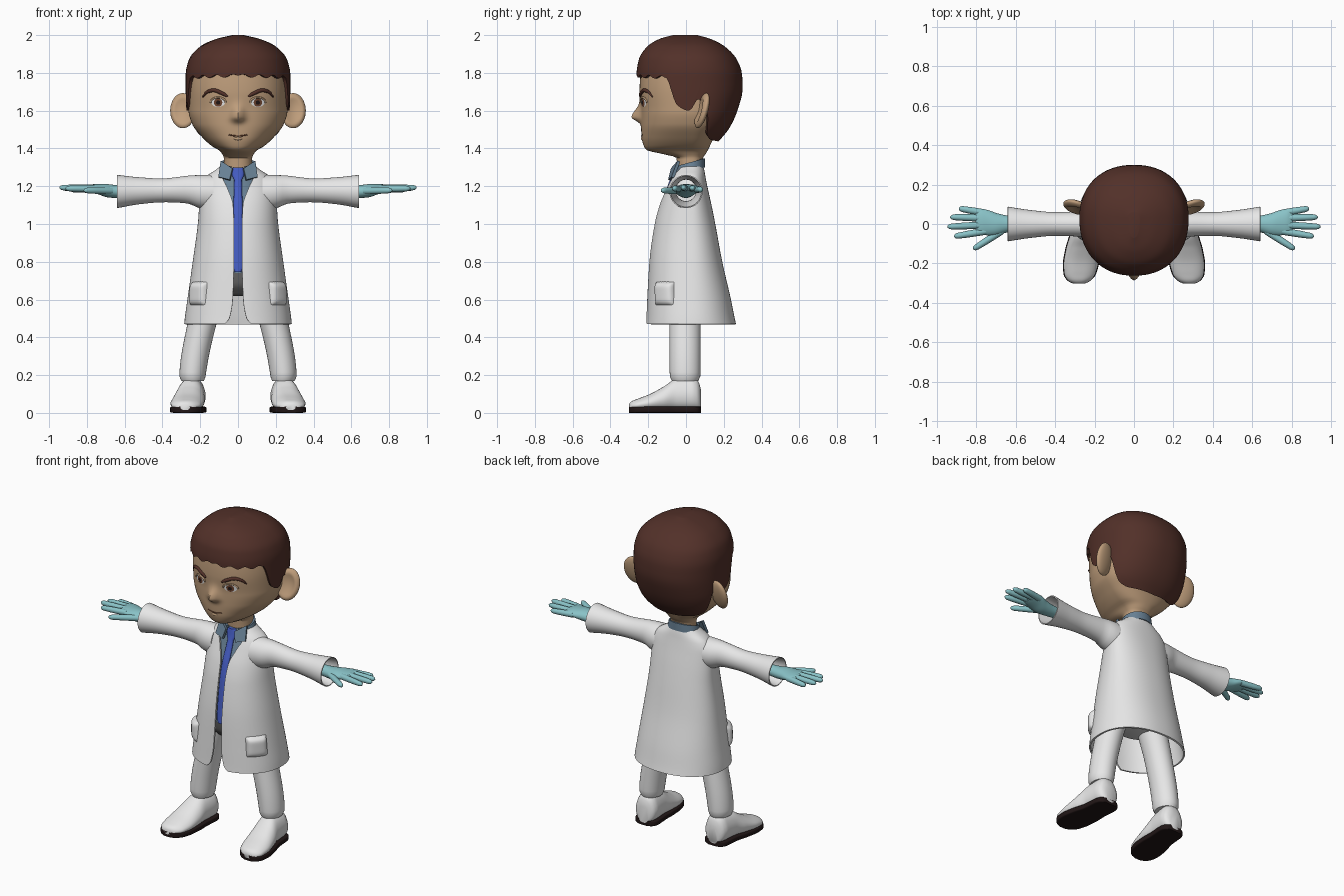
import bpy, bmesh, math
from mathutils import Vector

cube = bpy.data.objects.get("Cube")
if cube:
    bpy.data.objects.remove(cube, do_unlink=True)


def material(name, r, g, b):
    m = bpy.data.materials.new(name)
    m.use_nodes = True
    m.diffuse_color = (r, g, b, 1)
    m.node_tree.nodes["Principled BSDF"].inputs["Base Color"].default_value = (r, g, b, 1)
    return m


SKIN = material("skin", .52, .34, .2)
HAIR = material("dark brown hair", .085, .03, .022)
WHITE = material("white cloth", .8, .8, .8)
GLOVE = material("teal glove", .25, .54, .57)
TIE = material("blue tie", .06, .11, .55)
SHIRT = material("slate shirt", .14, .22, .3)
SOLE = material("black sole", .015, .008, .008)
GREY = material("grey cloth", .14, .14, .14)
IRIS = material("brown iris", .16, .06, .03)
TAU = math.tau


def interp(tab, t):
    """Monotone cubic interpolation of table rows keyed by their first value."""
    t = min(max(t, tab[0][0]), tab[-1][0])
    last = len(tab) - 1
    i = max(k for k in range(last) if tab[k][0] <= t)
    h = tab[i + 1][0] - tab[i][0]
    s = (t - tab[i][0]) / h

    def chord(k, j):
        return (tab[k + 1][j] - tab[k][j]) / (tab[k + 1][0] - tab[k][0])

    def tangent(k, j):
        if k == 0 or k == last:
            return chord(min(k, last - 1), j)
        a, b = chord(k - 1, j), chord(k, j)
        return 2 * a * b / (a + b) if a * b > 0 else 0

    def value(j):
        p, q = tab[i][j], tab[i + 1][j]
        e = s * s * (3 - 2 * s)
        return p + (q - p) * e + h * (s * (1 - s) ** 2 * tangent(i, j) - s * s * (1 - s) * tangent(i + 1, j))
    return [value(j) for j in range(1, len(tab[0]))]


def span(a, b, n):
    return [a + (b - a) * i / n for i in range(n + 1)]


def spow(v, e):
    return math.copysign(abs(v) ** e, v)


def section(row, z, a, n=2.2, yc=.03, off=0):
    """Point on a rounded cross-section; angle 0 faces the front."""
    hw, yf, yb = row[:3]
    c = spow(math.cos(a), 2 / n)
    depth = yc - yf if c > 0 else yb - yc
    return Vector(((hw + off) * spow(math.sin(a), 2 / n), yc - (depth + off) * c, z))


def finish(name, bm, mat, mirror=False, thick=0):
    me = bpy.data.meshes.new(name)
    bm.to_mesh(me)
    bm.free()
    me.materials.append(mat)
    for p in me.polygons:
        p.use_smooth = True
    me.set_sharp_from_angle(angle=math.radians(50))
    ob = bpy.data.objects.new(name, me)
    bpy.context.collection.objects.link(ob)
    if mirror:
        ob.modifiers.new("mirror", 'MIRROR').use_mirror_merge = False
    if thick:
        mod = ob.modifiers.new("thickness", 'SOLIDIFY')
        mod.thickness, mod.offset = thick, -1
        ob.modifiers.new("crisp_rim", 'EDGE_SPLIT').split_angle = math.radians(50)
    return ob


def loft(name, rows, mat, closed=True, caps=(True, True), **kw):
    bm = bmesh.new()
    vs = [[bm.verts.new(p) for p in row] for row in rows]
    n = len(vs[0])
    for lo, hi in zip(vs, vs[1:]):
        for c in range(n if closed else n - 1):
            d = (c + 1) % n
            bm.faces.new((lo[c], lo[d], hi[d], hi[c]))
    if closed and caps[0]:
        bm.faces.new(vs[0][::-1])
    if closed and caps[1]:
        bm.faces.new(vs[-1])
    if closed and all(caps):
        bmesh.ops.recalc_face_normals(bm, faces=bm.faces)
    return finish(name, bm, mat, **kw)


def body(name, tab, mat, rows=30, cols=64, **kw):
    return loft(name, [[section(interp(tab, z), z, TAU * i / cols, **kw) for i in range(cols)]
                       for z in span(tab[0][0], tab[-1][0], rows)], mat)


def limb(name, tab, mat, caps=(True, True), **kw):
    """Sideways limb; each table row holds x, y, z, y radius, z radius."""
    rows = []
    for x in span(tab[0][0], tab[-1][0], 24):
        y, z, ry, rz = interp(tab, x)
        rows.append([(x, y + ry * math.cos(TAU * i / 32), z + rz * math.sin(TAU * i / 32)) for i in range(32)])
    return loft(name, rows, mat, caps=caps, mirror=True, **kw)


def tube(name, pts, radii, mat, mirror=True):
    pts = [Vector(p) for p in pts]
    rows = []
    for i, (p, r) in enumerate(zip(pts, radii)):
        q = (pts[min(i + 1, len(pts) - 1)] - pts[max(i - 1, 0)]).to_track_quat('Z', 'Y')
        rows.append([p + q @ Vector((r * math.cos(TAU * k / 14), r * math.sin(TAU * k / 14), 0)) for k in range(14)])
    return loft(name, rows, mat, mirror=mirror)


# Head with neck, chin and nose
HEAD = [(1.24, .075, -.045, .08), (1.35, .075, -.05, .09), (1.372, .085, -.13, .105), (1.39, .1, -.205, .115),
        (1.41, .135, -.222, .125), (1.46, .19, -.235, .15), (1.53, .243, -.238, .2), (1.6, .262, -.238, .235),
        (1.7, .264, -.246, .265), (1.8, .255, -.24, .265), (1.9, .2, -.18, .2), (1.95, .1, -.08, .1)]


def nose(x, z):
    d = z - 1.565
    return .05 * math.exp(-(x / .032) ** 2 - (d / (.055 if d > 0 else .024)) ** 2)


def face(x, z, off=0):
    hw, yf, _ = interp(HEAD, z)
    return Vector((x, .03 - (.03 - yf) * (1 - (abs(x) / hw) ** 2.2) ** (1 / 2.2) - nose(x, z) - off, z))


head_rows = []
for z in span(1.24, 1.95, 90):
    ring = [section(interp(HEAD, z), z, TAU * i / 128) for i in range(128)]
    for p in ring:
        if p.y < 0:
            p.y -= nose(p.x, z)
    head_rows.append(ring)
loft("head", head_rows, SKIN)

# Hair cap hanging from the crown to a shaped hairline
CAP = [(1.43, .18, -.2, .165), (1.5, .245, -.24, .225), (1.6, .273, -.25, .272), (1.72, .277, -.258, .3),
       (1.79, .277, -.262, .297), (1.87, .26, -.25, .27), (1.94, .2, -.205, .205), (1.98, .115, -.14, .13),
       (2, .03, -.07, .06)]
LINE = [(0, 1.785), (64, 1.775), (76, 1.63), (88, 1.6), (96, 1.66), (106, 1.62), (116, 1.47), (132, 1.445), (180, 1.435)]
cols = []
for i in range(144):
    a = TAU * i / 144
    deg = math.degrees(min(a, TAU - a))
    low = interp(LINE, deg)[0] + (.008 * math.sin(deg * .35) if deg < 64 else 0)
    zs = [low + (2 - low) * math.sin(t) for t in span(0, math.pi / 2, 28)]
    cols.append([section(interp(CAP, z), z, a) for z in zs])
loft("hair", list(zip(*cols)), HAIR, caps=(False, True), thick=.02)

# Ears: cupped ovals leaning back
bm = bmesh.new()
bmesh.ops.create_uvsphere(bm, u_segments=32, v_segments=20, radius=1)
for v in bm.verts:
    r = v.co.x ** 2 + v.co.z ** 2
    if v.co.y < 0 and r < .6:
        v.co.y += .9 * (1 - r / .6)
    x, y, z = v.co.x * .067, v.co.y * .028, v.co.z * .093
    v.co = (.292 + x, .085 + y + .25 * x + .25 * z, 1.6 + z)
finish("ear", bm, SKIN, mirror=True)


# Eyes, brows and mouth follow the face surface
def disc(name, rx, rz, off, mat):
    rows = [[face(.105 + rx * r * math.cos(TAU * i / 28), 1.643 + rz * r * math.sin(TAU * i / 28), off)
             for i in range(28)] for r in (1, .7, .4, .1)]
    loft(name, rows, mat, caps=(False, True), mirror=True)


disc("eye_white", .036, .023, .003, WHITE)
disc("iris", .022, .022, .005, IRIS)
disc("pupil", .011, .011, .007, SOLE)
lid = [face(.105 + .04 * math.cos(t), 1.643 + .027 * math.sin(t), .002) for t in span(math.pi, 0, 14)]
tube("upper_lid", lid, [.005] * 15, SKIN)
BROW = [(.055, 1.675, .005), (.08, 1.69, .01), (.13, 1.708, .01), (.165, 1.698, .008), (.187, 1.672, .003)]
xs = span(.055, .187, 16)
tube("eyebrow", [face(x, interp(BROW, x)[0], .002) for x in xs], [interp(BROW, x)[1] for x in xs], HAIR)
xs = span(-.048, .048, 16)
tube("mouth", [face(x, 1.466 + 3 * x * x, -.001) for x in xs], [.0035] * 17, IRIS, mirror=False)
tube("lower_lip", [face(x * .6, 1.452, -.004) for x in xs], [.009 * (1.02 - (x / .048) ** 2) for x in xs], SKIN, mirror=False)

# Open lab coat: each row also holds half the width of the front opening
COAT = [(.47, .285, -.213, .265, .072), (.5, .282, -.211, .258, .046), (.6, .268, -.206, .238, .028),
        (.8, .24, -.194, .192, .022), (1, .213, -.166, .155, .022), (1.1, .205, -.14, .135, .026),
        (1.2, .195, -.1, .113, .06), (1.255, .165, -.077, .102, .083), (1.285, .12, -.06, .097, .082),
        (1.305, .095, -.048, .092, .078)]
rows = []
for z in span(.47, 1.305, 56):
    r = interp(COAT, z)
    a = math.asin((r[3] / r[0]) ** 1.1)
    rows.append([section(r, z, t) for t in span(a, TAU - a, 80)])
loft("coat", rows, WHITE, closed=False, thick=.01)
limb("sleeve", [(.13, 0, 1.165, .085, .095), (.2, 0, 1.171, .08, .088), (.27, 0, 1.182, .064, .073),
                (.4, 0, 1.178, .06, .063), (.52, 0, 1.176, .07, .071), (.64, 0, 1.172, .088, .088)],
     WHITE, caps=(False, False), thick=.006)

# Puffed pockets on the front corners of the coat
rows = []
for v in span(-1, 1, 16):
    z = .632 + .064 * v
    rows.append([section(interp(COAT, z), z, math.radians(53 + 16 * u),
                         off=.027 * (1 - u ** 6) * (1 - v ** 6) * (1 + .25 * v) - .004) for u in span(-1, 1, 16)])
loft("pocket", rows, WHITE, closed=False, mirror=True)

# Shirt, collar and tie
TORSO = [(.74, .2, -.168, .14), (1, .185, -.14, .12), (1.1, .17, -.118, .1), (1.2, .14, -.08, .085),
         (1.26, .11, -.06, .075), (1.3, .085, -.052, .075)]
body("shirt", TORSO, SHIRT, n=2)
rows = []
for k in (-1, 0, 1):
    ring = [section((.096 - .006 * k, -.065, .1), 0, a, n=2, yc=.02) for a in span(.45, TAU - .45, 48)]
    rows.append([(p.x, p.y, 1.302 + .27 * (p.y - .02) + .024 * k) for p in ring])
loft("collar_band", rows, SHIRT, closed=False, thick=.012)
loft("collar_flap", [[(.045, -.095, 1.235), (.104, -.077, 1.25)], [(.03, -.08, 1.295), (.092, -.045, 1.335)]],
     SHIRT, closed=False, mirror=True, thick=.016)
KNOT = [(.745, .016), (.77, .028), (1, .026), (1.2, .021), (1.235, .02), (1.25, .03), (1.285, .034), (1.3, .024)]
rows = []
for z in span(.745, 1.3, 50):
    hw, y = interp(KNOT, z)[0], interp(TORSO, z)[1] - .005
    rows.append([(hw * math.cos(TAU * i / 20), y + .013 * math.sin(TAU * i / 20), z) for i in range(20)])
loft("tie", rows, TIE)

# Trousers: hips with a grey front, then two splayed legs
hips = body("hips", [(.62, .15, -.1, .1), (.68, .19, -.15, .13), (.76, .2, -.166, .14)], WHITE, rows=10)
hips.data.materials.append(GREY)
for p in hips.data.polygons:
    p.material_index = int(p.normal.y < -.4)
LEG = [(.17, .24, .06, .07), (.185, .241, .068, .08), (.25, .235, .072, .082), (.47, .191, .077, .083), (.7, .125, .088, .09)]
rows = []
for z in span(.17, .7, 24):
    x, rx, ry = interp(LEG, z)
    rows.append([(x + rx * math.sin(TAU * i / 32), -.005 - ry * math.cos(TAU * i / 32), z) for i in range(32)])
loft("trouser_leg", rows, WHITE, mirror=True)

# Shoes: y, centre x, half width, top height
SHOE = [(-.302, .28, .025, .046), (-.29, .279, .052, .06), (-.255, .275, .078, .075), (-.19, .268, .088, .1),
        (-.12, .259, .084, .138), (-.05, .25, .074, .18), (.03, .244, .073, .188), (.065, .243, .062, .17),
        (.08, .243, .035, .12)]


def shoe_part(name, mat, low, top, power, grow, taper):
    rows = []
    for y in span(-.302, .08, 44):
        x, hw, h = interp(SHOE, y)
        h = top or h
        ring = [(spow(math.cos(TAU * i / 36), power), spow(math.sin(TAU * i / 36), power)) for i in range(36)]
        rows.append([(x + (hw + grow) * c * (1 - taper * max(s, 0)), y, (low + h) / 2 + (h - low) / 2 * s)
                     for c, s in ring])
    loft(name, rows, mat, mirror=True)


shoe_part("shoe", WHITE, .015, None, .75, 0, .25)
shoe_part("shoe_sole", SOLE, 0, .034, .3, .004, 0)

# Gloved hands
limb("glove_palm", [(.54, 0, 1.175, .03, .028), (.64, 0, 1.172, .042, .034), (.69, -.002, 1.176, .055, .035),
                    (.74, .006, 1.184, .064, .027), (.78, .011, 1.189, .065, .02), (.805, .012, 1.19, .05, .01)], GLOVE)
FINGERS = {"little_finger": ((.75, .055, 1.183), (.888, .079, 1.182)), "ring_finger": ((.76, .03, 1.188), (.932, .035, 1.19)),
           "middle_finger": ((.76, -.005, 1.19), (.946, -.014, 1.193)), "index_finger": ((.75, -.036, 1.187), (.912, -.063, 1.188)),
           "thumb": ((.67, -.035, 1.175), (.815, -.128, 1.178))}
for name, (a, b) in FINGERS.items():
    a, b = Vector(a), Vector(b)
    tube(name, [a.lerp(b, t) for t in (0, .3, .6, .88, .96, 1)], (.018, .018, .017, .015, .011, .004), GLOVE)
